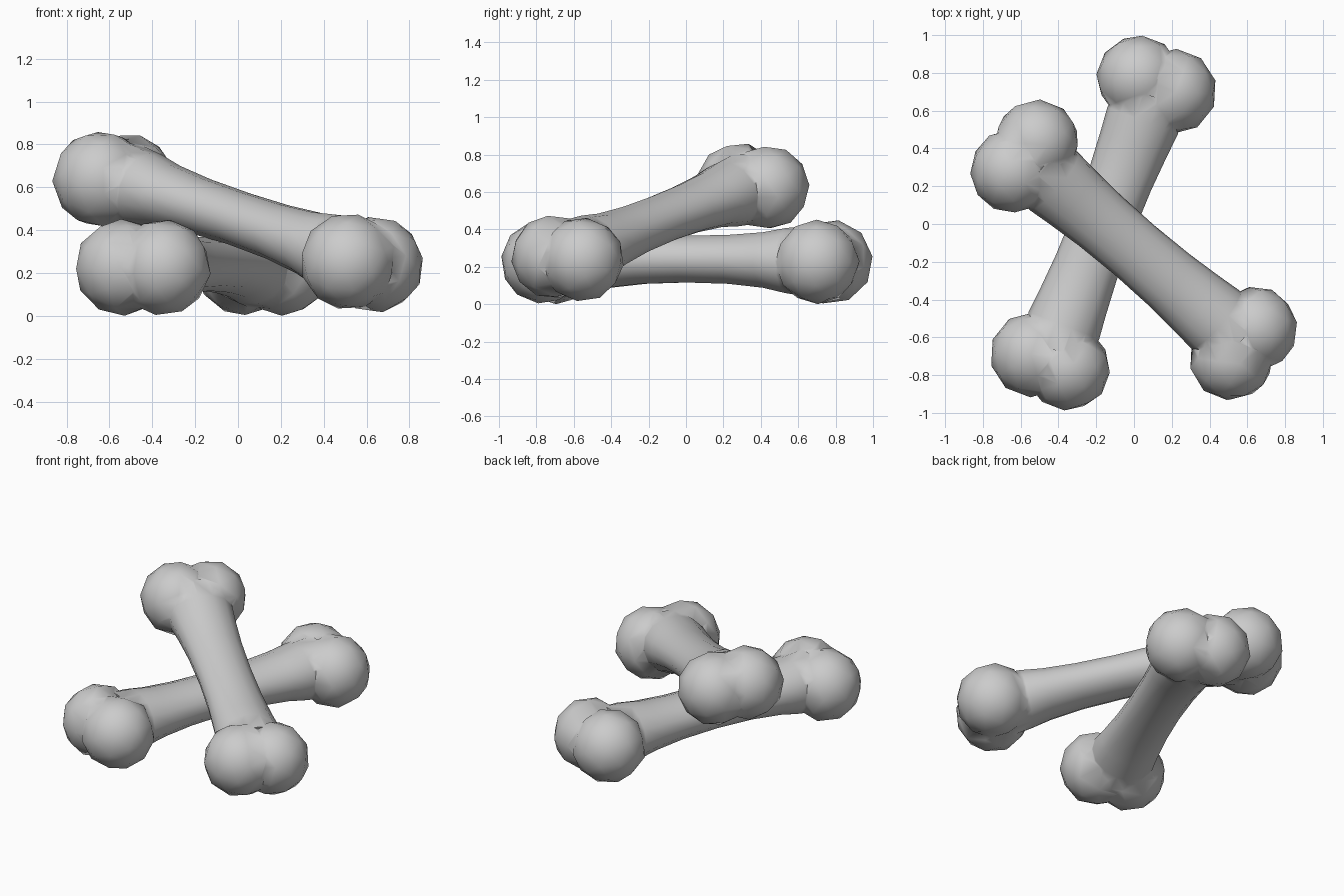
import bpy, bmesh, math
from mathutils import Matrix, Vector

cube = bpy.data.objects.get("Cube")
if cube:
    bpy.data.objects.remove(cube, do_unlink=True)

bone_grey = bpy.data.materials.new("bone_grey")
bone_grey.use_nodes = True
colour = (0.6, 0.6, 0.6, 1)
bone_grey.diffuse_color = colour
bone_grey.node_tree.nodes["Principled BSDF"].inputs["Base Color"].default_value = colour

HALF = 0.785     # distance from middle to knob centres
SPREAD = 0.1     # half the gap between paired knob centres
KNOB = 0.226
SIDES = 14


def to_object(name, bm):
    bmesh.ops.recalc_face_normals(bm, faces=bm.faces)
    mesh = bpy.data.meshes.new(name)
    bm.to_mesh(mesh)
    bm.free()
    mesh.materials.append(bone_grey)
    obj = bpy.data.objects.new(name, mesh)
    bpy.context.collection.objects.link(obj)
    return obj


def make_shaft(name):
    # oval shaft, narrow in the middle, flared and slightly bowed
    bm = bmesh.new()
    half = [(0.0, 0.168, 0.128), (0.25, 0.174, 0.134), (0.45, 0.188, 0.152),
            (0.58, 0.2, 0.178), (0.72, 0.2, 0.196)]
    stations = [(-x, w, h) for x, w, h in reversed(half[1:])] + half
    rings = []
    for x, w, h in stations:
        bow = 0.015 * (1 - (x / HALF) ** 2)
        angles = [math.tau * i / SIDES for i in range(SIDES)]
        rings.append([bm.verts.new((x, w * math.cos(a), bow + h * math.sin(a)))
                      for a in angles])
    for a, b in zip(rings, rings[1:]):
        for i in range(SIDES):
            j = (i + 1) % SIDES
            bm.faces.new((a[i], a[j], b[j], b[i]))
    bm.faces.new(rings[0])
    bm.faces.new(rings[-1])
    return to_object(name, bm)


def make_knob(x, y):
    bm = bmesh.new()
    turn = Matrix.Rotation(0.3 * x + 2 * y, 4, 'X')
    bmesh.ops.create_icosphere(bm, subdivisions=2, radius=KNOB,
                               matrix=Matrix.Translation((x, y, 0)) @ turn)
    return to_object("knob", bm)


def make_bone(name, start, end, side):
    # merge shaft and four knobs into one skin
    bone = make_shaft(name)
    bpy.context.view_layer.objects.active = bone
    for x in (-HALF, HALF):
        for y in (-SPREAD, SPREAD):
            knob = make_knob(x, y)
            mod = bone.modifiers.new("merge", 'BOOLEAN')
            mod.operation = 'UNION'
            mod.solver = 'EXACT'
            mod.object = knob
            bpy.ops.object.modifier_apply(modifier=mod.name)
            bpy.data.objects.remove(knob, do_unlink=True)
    bm = bmesh.new()
    bm.from_mesh(bone.data)
    bmesh.ops.remove_doubles(bm, verts=bm.verts, dist=0.012)
    bmesh.ops.triangulate(bm, faces=[f for f in bm.faces if len(f.verts) > 4])
    bm.to_mesh(bone.data)
    bm.free()
    # lay the bone along its direction
    start, end = Vector(start), Vector(end)
    along = (end - start).normalized()
    up = along.cross(Vector(side)).normalized()
    across = up.cross(along)
    frame = Matrix((along, across, up)).transposed().to_4x4()
    bone.matrix_world = Matrix.Translation((start + end) / 2) @ frame
    bpy.ops.object.select_all(action='DESELECT')
    bone.select_set(True)
    bpy.ops.object.shade_smooth_by_angle(angle=math.radians(65))
    return bone


make_bone("lower_bone", (-0.445, -0.73, 0.226), (0.12, 0.74, 0.226), (-0.93, 0.36, 0))
make_bone("upper_bone", (-0.575, 0.355, 0.63), (0.575, -0.63, 0.247), (0.13, 0.155, -0.015))
